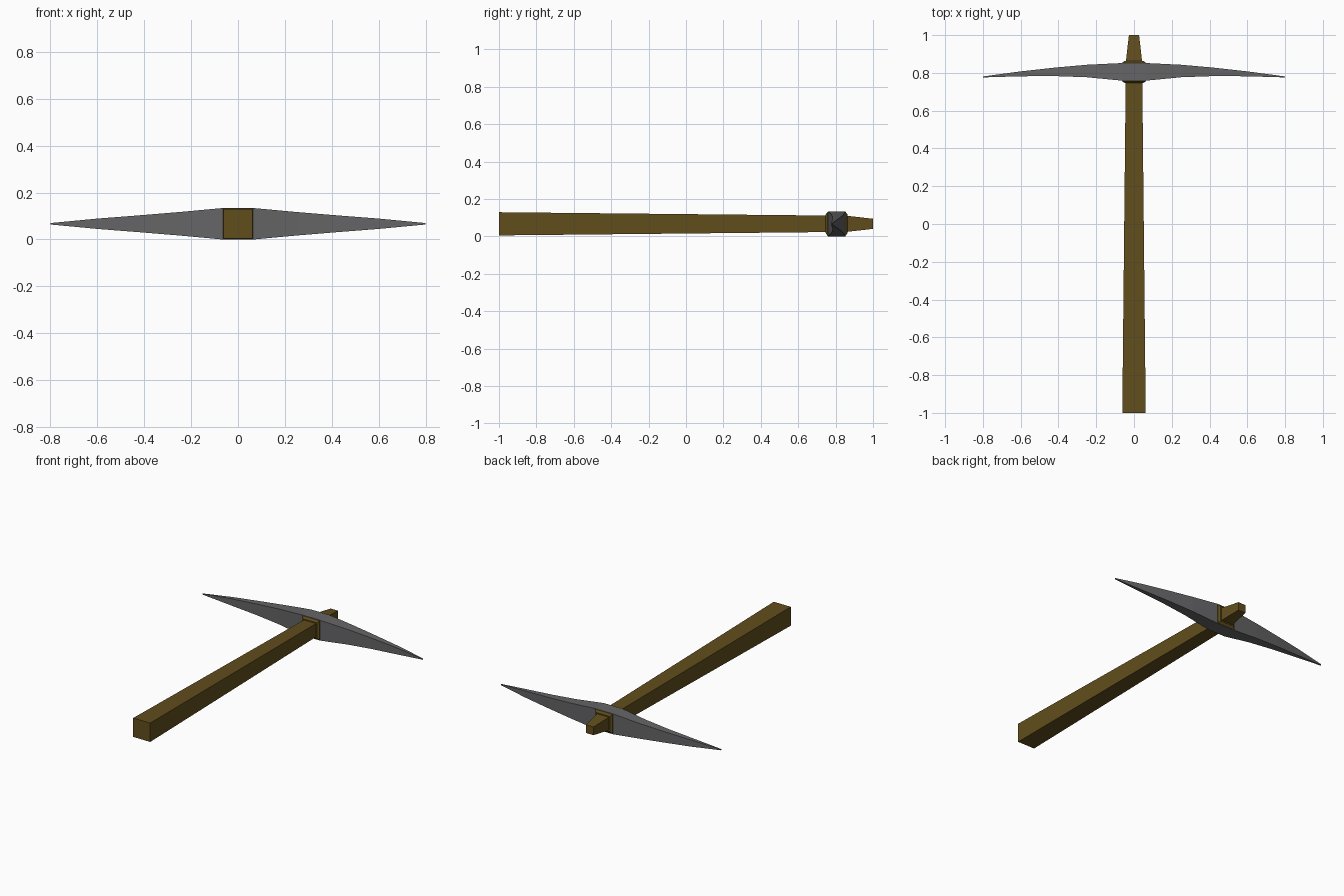
import bpy

if "Cube" in bpy.data.objects:
    bpy.data.objects.remove(bpy.data.objects["Cube"])

ZC = 0.067  # height of the tool's centre line


def material(name, color):
    m = bpy.data.materials.new(name)
    m.diffuse_color = (*color, 1)
    m.use_nodes = True
    m.node_tree.nodes["Principled BSDF"].inputs["Base Color"].default_value = m.diffuse_color
    return m


def loft(name, rings, mat):
    """Skin a list of four-cornered rings and cap both ends."""
    verts = [v for ring in rings for v in ring]
    faces = [(0, 1, 2, 3)]
    for i in range(len(rings) - 1):
        a, b = 4 * i, 4 * i + 4
        for k in range(4):
            n = (k + 1) % 4
            faces.append((a + n, a + k, b + k, b + n))
    last = 4 * (len(rings) - 1)
    faces.append((last + 3, last + 2, last + 1, last))
    me = bpy.data.meshes.new(name)
    me.from_pydata(verts, [], faces)
    me.materials.append(mat)
    ob = bpy.data.objects.new(name, me)
    bpy.context.collection.objects.link(ob)
    return ob


def square(y, h):
    return [(-h, y, ZC - h), (h, y, ZC - h), (h, y, ZC + h), (-h, y, ZC + h)]


def section(x, y0, y1, h):
    return [(x, y1, ZC - h), (x, y0, ZC - h), (x, y0, ZC + h), (x, y1, ZC + h)]


wood = material("wood", (0.12, 0.076, 0.012))
iron = material("iron", (0.13, 0.13, 0.135))

# Tapered square handle with a narrowed end
loft("handle", [square(-1, 0.062), square(0.86, 0.043), square(1, 0.027)], wood)

# Chamfered wooden collar inside the head
loft("collar", [square(0.747, 0.05), square(0.757, 0.064),
                square(0.853, 0.064), square(0.863, 0.05)], wood)

# Curved double-pointed head: x, inner y, outer y, half height
half = [(0.065, 0.759, 0.852, 0.067), (0.25, 0.777, 0.843, 0.050),
        (0.42, 0.783, 0.828, 0.036), (0.6, 0.782, 0.808, 0.022),
        (0.8, 0.776, 0.781, 0.003)]
stations = [(-x, a, b, h) for x, a, b, h in reversed(half)] + half
loft("pick_head", [section(*s) for s in stations], iron)
